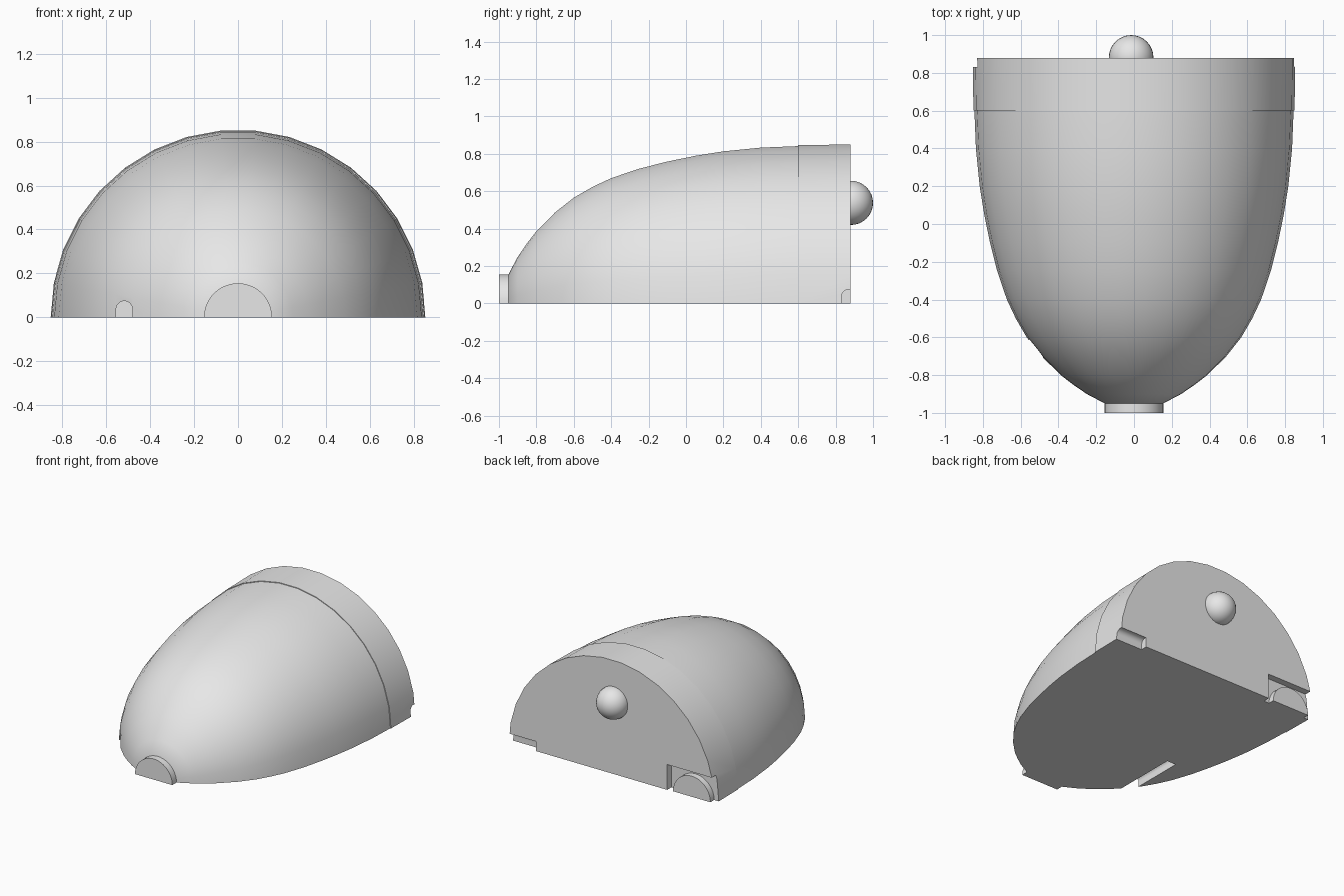
import bpy, bmesh
from math import sin, cos, pi, radians

if "Cube" in bpy.data.objects:
    bpy.data.objects.remove(bpy.data.objects["Cube"])

grey = bpy.data.materials.new("plain_grey")
grey.use_nodes = True
grey.diffuse_color = (0.8, 0.8, 0.8, 1)
grey.node_tree.nodes["Principled BSDF"].inputs["Base Color"].default_value = (0.8, 0.8, 0.8, 1)


def finish(name, bm):
    bmesh.ops.recalc_face_normals(bm, faces=bm.faces)
    mesh = bpy.data.meshes.new(name)
    bm.to_mesh(mesh)
    bm.free()
    mesh.materials.append(grey)
    obj = bpy.data.objects.new(name, mesh)
    bpy.context.collection.objects.link(obj)
    return obj


def select(obj):
    bpy.ops.object.select_all(action="DESELECT")
    obj.select_set(True)
    bpy.context.view_layer.objects.active = obj


def smooth(obj, angle=30):
    select(obj)
    bpy.ops.object.shade_smooth_by_angle(angle=radians(angle))


def half_lathe(name, profile, sides):
    """Solid half turned about the y axis, flat underneath."""
    bm = bmesh.new()
    rings = [[bm.verts.new((r * cos(pi * i / sides), y, r * sin(pi * i / sides)))
              for i in range(sides + 1)] for y, r in profile]
    for a, b in zip(rings, rings[1:]):
        for i in range(sides):
            bm.faces.new((a[i], a[i + 1], b[i + 1], b[i]))
        bm.faces.new((a[0], b[0], b[-1], a[-1]))
    bm.faces.new(rings[0])
    bm.faces.new(rings[-1])
    return finish(name, bm)


def arch(name, axis, centre, radius, start, end, spring=0.0, foot=0.0, sides=20):
    """Round-topped prism along x or y."""
    pts = [(centre + radius * cos(pi * i / sides), spring + radius * sin(pi * i / sides))
           for i in range(sides + 1)]
    if foot < spring:
        pts = [(centre + radius, foot)] + pts + [(centre - radius, foot)]
    bm = bmesh.new()
    ends = [[bm.verts.new((u, t, z) if axis == "y" else (t, u, z)) for u, z in pts]
            for t in (start, end)]
    for loop in ends:
        bm.faces.new(loop)
    for i in range(len(pts)):
        j = (i + 1) % len(pts)
        bm.faces.new((ends[0][i], ends[0][j], ends[1][j], ends[1][i]))
    return finish(name, bm)


def block(name, low, high):
    bm = bmesh.new()
    bmesh.ops.create_cube(bm, size=1)
    for v in bm.verts:
        v.co = [h if c > 0 else l for c, l, h in zip(v.co, low, high)]
    return finish(name, bm)


# Domed shell with a slightly raised rim at the back
dome = [(-0.95, 0.155), (-0.9, 0.25), (-0.85, 0.323), (-0.8, 0.388), (-0.7, 0.489),
        (-0.6, 0.568), (-0.5, 0.626), (-0.4, 0.673), (-0.25, 0.724), (-0.1, 0.762),
        (0.05, 0.793), (0.2, 0.817), (0.4, 0.837), (0.6, 0.845)]
shell = half_lathe("shell", dome + [(0.6, 0.85), (0.88, 0.854)], 17)

# Underside channel, side notch and corner recess
cutters = [
    arch("front_channel", "y", -0.518, 0.037, -1.1, -0.22, 0.037, -0.05),
    arch("side_notch", "x", 0.868, 0.037, 0.63, 1.0, 0.037, -0.05),
    block("corner_recess", (-1, 0.83, -0.1), (-0.46, 1, 0.19)),
]
for cutter in cutters:
    select(shell)
    mod = shell.modifiers.new("cut", "BOOLEAN")
    mod.operation = "DIFFERENCE"
    mod.solver = "EXACT"
    mod.object = cutter
    bpy.ops.object.modifier_apply(modifier=mod.name)
    bpy.data.objects.remove(cutter)
smooth(shell)

# Half discs at the nose and in the corner recess
smooth(arch("nose_disc", "y", 0, 0.155, -1, -0.945, sides=24))
smooth(arch("corner_disc", "y", -0.66, 0.155, 0.825, 0.875, sides=24))

# Round knob on the back
bm = bmesh.new()
bmesh.ops.create_uvsphere(bm, u_segments=32, v_segments=16, radius=0.118)
knob = finish("back_knob", bm)
knob.location = (-0.015, 0.882, 0.538)
smooth(knob)
